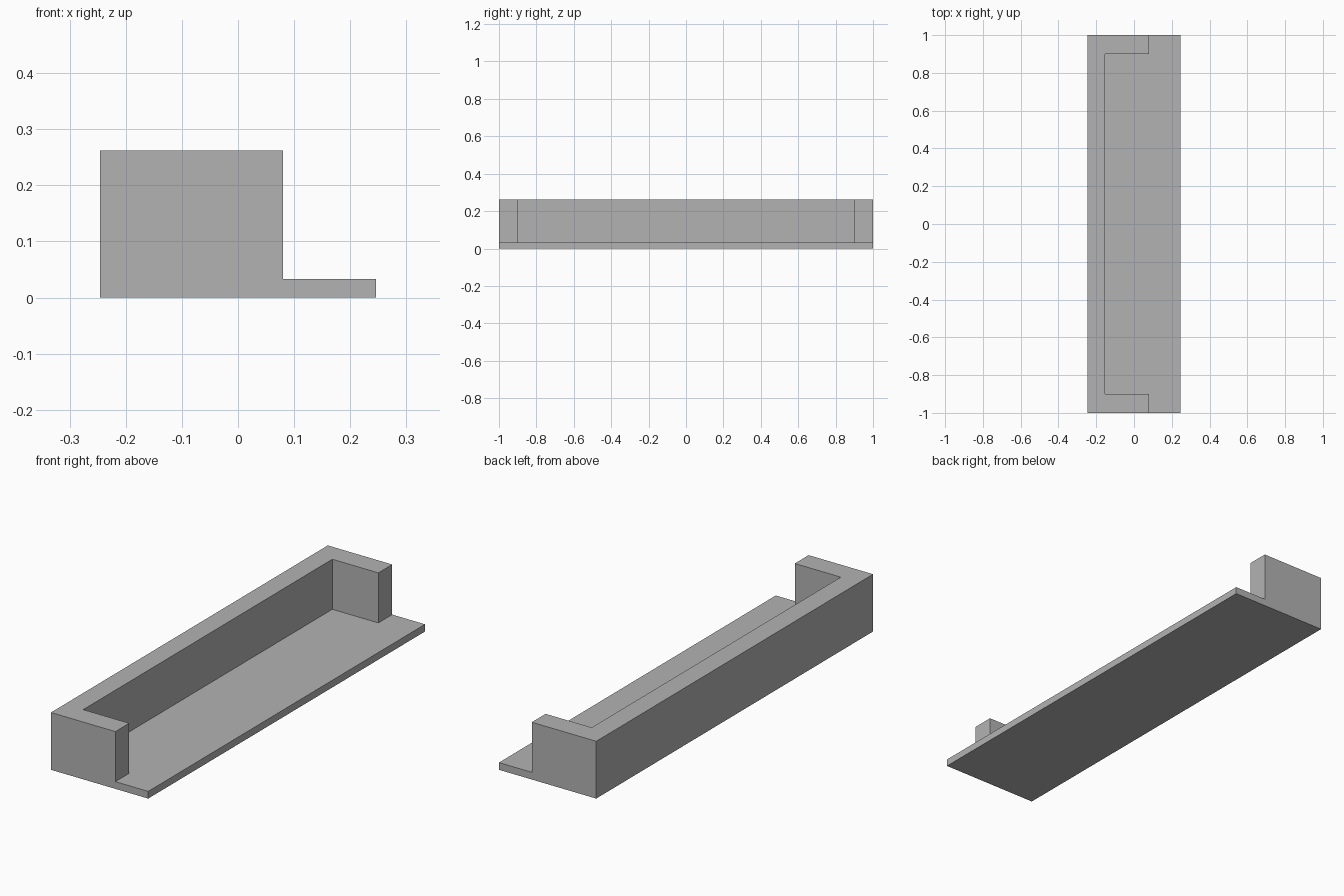
import bpy
import bmesh

cube = bpy.data.objects.get("Cube")
if cube:
    bpy.data.objects.remove(cube, do_unlink=True)

# Main dimensions
BACK, INNER, ARM, LIP = -0.246, -0.153, 0.08, 0.246
END, ARM_INNER = 1.0, 0.9
BASE_TOP, WALL_TOP = 0.033, 0.262

# One flat grey
grey = bpy.data.materials.new("plain grey")
grey.use_nodes = True
colour = (0.45, 0.45, 0.45, 1)
grey.diffuse_color = colour
grey.node_tree.nodes["Principled BSDF"].inputs["Base Color"].default_value = colour


def raise_faces(bm, faces, height):
    """Extrude faces straight up and return the new top faces."""
    geom = bmesh.ops.extrude_face_region(bm, geom=faces)["geom"]
    verts = [g for g in geom if isinstance(g, bmesh.types.BMVert)]
    bmesh.ops.translate(bm, verts=verts, vec=(0, 0, height))
    return [g for g in geom if isinstance(g, bmesh.types.BMFace)]


bm = bmesh.new()

# Floor plan: a U-shaped wall footprint and the open floor it wraps
recess = [bm.verts.new((x, y, 0)) for x, y in (
    (ARM, -END), (ARM, -ARM_INNER), (INNER, -ARM_INNER),
    (INNER, ARM_INNER), (ARM, ARM_INNER), (ARM, END))]
back = [bm.verts.new((BACK, y, 0)) for y in (END, -END)]
lip = [bm.verts.new((LIP, y, 0)) for y in (-END, END)]
wall = bm.faces.new(recess + back)
floor = bm.faces.new(lip + recess[::-1])

# Thick base slab, then the wall raised above it
tops = raise_faces(bm, [wall, floor], BASE_TOP)
wall_top = min(tops, key=lambda f: min(v.co.x for v in f.verts))
raise_faces(bm, [wall_top], WALL_TOP - BASE_TOP)

# Merge coplanar faces into clean panels
bmesh.ops.dissolve_limit(bm, angle_limit=0.01, verts=bm.verts[:], edges=bm.edges[:])
bmesh.ops.recalc_face_normals(bm, faces=bm.faces[:])

mesh = bpy.data.meshes.new("walled_tray")
bm.to_mesh(mesh)
bm.free()
mesh.materials.append(grey)
bpy.context.collection.objects.link(bpy.data.objects.new("walled_tray", mesh))
